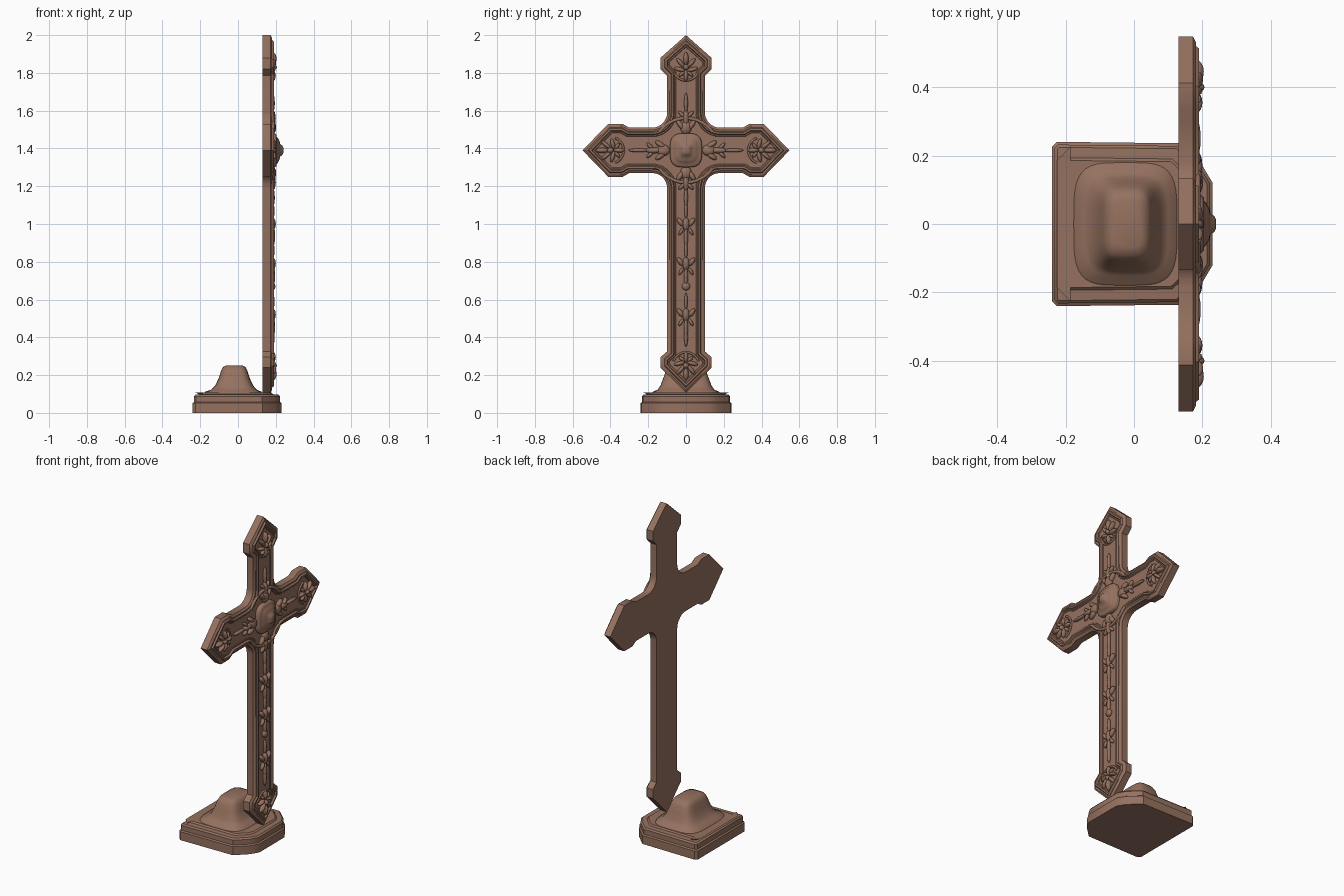
import bpy, bmesh, math
from mathutils import Matrix, Vector

cube = bpy.data.objects.get("Cube")
if cube:
    bpy.data.objects.remove(cube, do_unlink=True)

wood = bpy.data.materials.new("warm brown")
wood.use_nodes = True
COLOUR = (0.30, 0.165, 0.115, 1)
wood.diffuse_color = COLOUR
wood.node_tree.nodes["Principled BSDF"].inputs["Base Color"].default_value = COLOUR

CZ = 1.39  # height of the crossing


def finish(bm, name, angle=35):
    bmesh.ops.recalc_face_normals(bm, faces=bm.faces)
    mesh = bpy.data.meshes.new(name)
    bm.to_mesh(mesh)
    bm.free()
    obj = bpy.data.objects.new(name, mesh)
    bpy.context.collection.objects.link(obj)
    mesh.materials.append(wood)
    bpy.ops.object.select_all(action='DESELECT')
    obj.select_set(True)
    bpy.context.view_layer.objects.active = obj
    bpy.ops.object.shade_smooth_by_angle(angle=math.radians(angle))
    return obj


def stepped(name, points, steps):
    """Solid from an outline, raised through (inset, rise) mouldings."""
    bm = bmesh.new()
    verts = [bm.verts.new(p) for p in points]
    top = bm.faces.new(verts)
    bottom = bm.faces.new([bm.verts.new(p) for p in reversed(points)])
    bm.normal_update()
    for inset, rise in steps:
        bmesh.ops.inset_individual(bm, faces=[top], thickness=inset,
                                   depth=rise, use_even_offset=True)
        bm.normal_update()
    bmesh.ops.remove_doubles(bm, verts=bm.verts, dist=0.0001)
    return finish(bm, name)


def loft(name, rings, place, power, count=40):
    """Rounded-square sections (cu, hu, hv, height), capped at the end."""
    bm = bmesh.new()
    loops = []
    for cu, hu, hv, h in rings:
        loop = []
        for i in range(count):
            a = 2 * math.pi * i / count
            c, s = math.cos(a), math.sin(a)
            u = cu + hu * math.copysign(abs(c) ** power, c)
            v = hv * math.copysign(abs(s) ** power, s)
            loop.append(bm.verts.new(place(u, v, h)))
        loops.append(loop)
    for a, b in zip(loops, loops[1:]):
        for i in range(count):
            j = (i + 1) % count
            bm.faces.new((a[i], a[j], b[j], b[i]))
    bm.faces.new(loops[-1])
    return finish(bm, name, 50)


def carve(name, blobs, x=0.182):
    """Low relief made of flattened ellipsoids (y, z, ry, rz, depth, turn)."""
    bm = bmesh.new()
    for y, z, ry, rz, depth, turn in blobs:
        m = (Matrix.Translation((x, y, z))
             @ Matrix.Rotation(math.radians(turn), 4, 'X')
             @ Matrix.Diagonal((depth, ry, rz, 1)))
        bmesh.ops.create_uvsphere(bm, u_segments=12, v_segments=8, radius=1, matrix=m)
    return finish(bm, name, 60)


def bead(name, points, radius, closed=False):
    """Round moulding along a path."""
    curve = bpy.data.curves.new(name, 'CURVE')
    curve.dimensions = '3D'
    curve.bevel_depth = radius
    curve.bevel_resolution = 2
    spline = curve.splines.new('POLY')
    spline.points.add(len(points) - 1)
    for p, co in zip(spline.points, points):
        p.co = (*co, 1)
    spline.use_cyclic_u = closed
    obj = bpy.data.objects.new(name, curve)
    curve.materials.append(wood)
    bpy.context.collection.objects.link(obj)
    return obj


def arc(cy, cz, r, start, end, n=7):
    angles = [math.radians(start + (end - start) * i / n) for i in range(n + 1)]
    return [(cy + r * math.cos(a), cz + r * math.sin(a)) for a in angles]


# Plinth: square with two clipped corners, stepped mouldings
half = [(-0.225, -0.24), (0.13, -0.236), (0.20, -0.17), (0.23, -0.12)]
foot = half + [(x, -y) for x, y in reversed(half)] + [(-0.24, 0.225), (-0.24, -0.225)]
stepped("plinth", [(x, y, 0) for x, y in foot],
        [(0, 0.052), (0.008, 0.006), (0, 0.03), (0.008, 0.009),
         (0.03, 0.002), (0.008, 0.008)])

# Flared mound on the plinth
loft("mound",
     [(-0.025, 0.155, 0.185, 0.10), (-0.025, 0.148, 0.175, 0.113),
      (-0.022, 0.122, 0.15, 0.122), (-0.02, 0.1, 0.135, 0.145),
      (-0.02, 0.082, 0.12, 0.185), (-0.02, 0.07, 0.107, 0.222),
      (-0.02, 0.06, 0.092, 0.243), (-0.02, 0.042, 0.068, 0.252)],
     lambda u, v, h: (u, v, h), 0.5)

# Cross body: right half outline mirrored to the left
right = [(0, 0.106), (0.135, 0.24), (0.135, 0.295), (0.1, 0.325)]
right += arc(0.18, CZ - 0.20, 0.08, 180, 90)
right += [(0.30, CZ - 0.12), (0.335, CZ - 0.14), (0.412, CZ - 0.14), (0.548, CZ),
          (0.412, CZ + 0.14), (0.335, CZ + 0.14), (0.30, CZ + 0.12)]
right += arc(0.18, CZ + 0.20, 0.08, 270, 180)
right += [(0.1, 1.785), (0.135, 1.82), (0.135, 1.88), (0, 2.0)]
outline = right + [(-y, z) for y, z in reversed(right[1:-1])]
stepped("cross_body", [(0.13, y, z) for y, z in outline],
        [(0, 0.042), (0.012, 0.009), (0.008, 0.0), (0.005, 0.009),
         (0.009, 0.0), (0.005, -0.01), (0.006, 0.0), (0.003, -0.003)])

# Central boss with rounded square plate, dome and knob
loft("centre_boss",
     [(0, 0.085, 0.09, 0.175), (0, 0.085, 0.09, 0.196), (0, 0.078, 0.083, 0.204),
      (0, 0.068, 0.073, 0.204), (0, 0.06, 0.065, 0.212), (0, 0.045, 0.048, 0.22),
      (0, 0.03, 0.032, 0.224), (0, 0.024, 0.026, 0.234), (0, 0.012, 0.013, 0.24)],
     lambda u, v, h: (h, u, CZ + v), 0.6)

# Arched mouldings above and below the boss
for label, a, b in (("upper_arch", 35, 145), ("lower_arch", 215, 325)):
    bead(label, [(0.185, y, z) for y, z in arc(0, CZ, 0.17, a, b, 20)], 0.009)


def turned(angle, out, side, ry, rz, depth, tilt):
    """Relief blob positioned outward along an arm of the cross."""
    a = math.radians(angle)
    y = -math.sin(a) * out + math.cos(a) * side
    z = CZ + math.cos(a) * out + math.sin(a) * side
    return (y, z, ry, rz, depth, angle + tilt)


# Leaf sprays on the four terminals and around the boss
ARMS = (("top", 0, 0.44), ("left", -90, 0.40), ("right", 90, 0.40), ("bottom", 180, 1.14))
for label, angle, out in ARMS:
    spray = [turned(angle, out + 0.045, 0, 0.014, 0.034, 0.022, 0),
             turned(angle, out - 0.045, 0, 0.012, 0.03, 0.018, 0),
             turned(angle, out, 0, 0.016, 0.016, 0.024, 0)]
    for s in (-1, 1):
        spray += [turned(angle, out + 0.022, s * 0.028, 0.011, 0.032, 0.02, -s * 40),
                  turned(angle, out - 0.012, s * 0.034, 0.011, 0.03, 0.018, -s * 75),
                  turned(angle, out - 0.035, s * 0.022, 0.009, 0.02, 0.015, -s * 130)]
    carve(label + "_terminal_leaves", spray)
    # Curved collar under each spray
    r = math.radians(angle)
    collar = arc(0, 0, 0.07, 200, 340, 14)
    bead(label + "_terminal_collar",
         [(0.18, -math.sin(r) * (out + v) + math.cos(r) * u,
           CZ + math.cos(r) * (out + v) + math.sin(r) * u) for u, v in collar], 0.006)
    # Foliage between boss and terminal
    foliage = [turned(angle, 0.12, 0, 0.03, 0.035, 0.02, 0),
               turned(angle, 0.17, 0, 0.016, 0.045, 0.018, 0),
               turned(angle, 0.25, 0, 0.01, 0.055, 0.013, 0)]
    for s in (-1, 1):
        foliage += [turned(angle, 0.135, s * 0.03, 0.014, 0.032, 0.018, -s * 35),
                    turned(angle, 0.19, s * 0.022, 0.01, 0.024, 0.014, -s * 45)]
    carve(label + "_arm_foliage", foliage)

# Foliage drops along the long stem
drops = []
for z in (0.52, 0.79, 1.0):
    drops += [(0, z, 0.018, 0.035, 0.018, 0), (0, z - 0.07, 0.011, 0.055, 0.014, 0),
              (0, z + 0.07, 0.009, 0.045, 0.012, 0)]
    for s in (-1, 1):
        drops += [(s * 0.03, z + 0.01, 0.013, 0.026, 0.017, -s * 35),
                  (s * 0.026, z - 0.04, 0.009, 0.022, 0.014, s * 30)]
drops += [(0, 0.67, 0.022, 0.022, 0.016, 0), (0, 0.40, 0.01, 0.05, 0.012, 0)]
carve("stem_foliage", drops)
